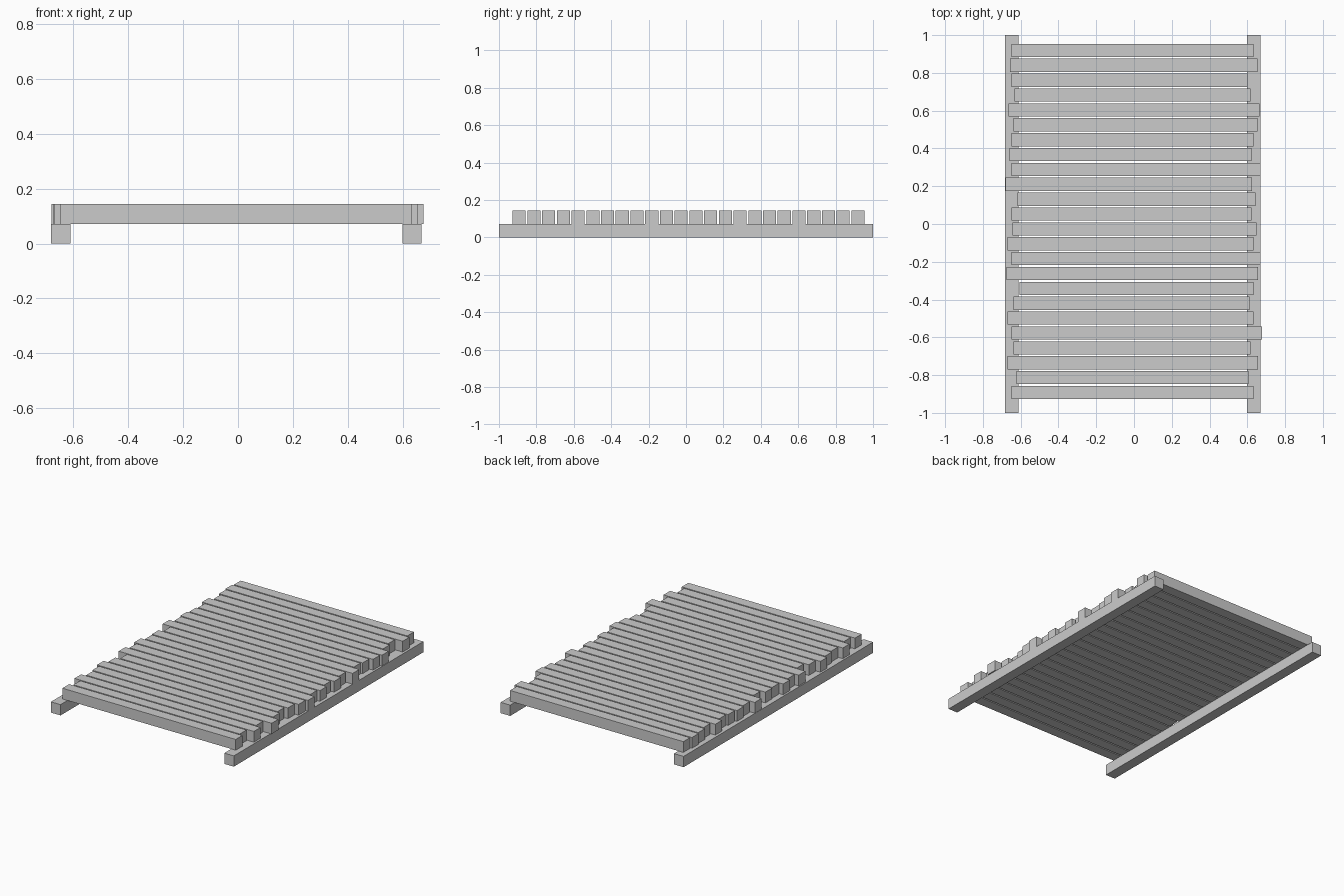
import bpy

T = 0.072   # thickness of rails and slats


def box(name, x0, x1, y0, y1, z0, z1):
    bpy.ops.mesh.primitive_cube_add(
        size=1, location=((x0 + x1) / 2, (y0 + y1) / 2, (z0 + z1) / 2))
    ob = bpy.context.object
    ob.name = name
    ob.scale = (x1 - x0, y1 - y0, z1 - z0)
    bpy.ops.object.transform_apply(location=False, rotation=False, scale=True)
    return ob


# Two long rails on the ground
box("left_rail", -0.682, -0.611, -1, 1, 0, T)
box("right_rail", 0.599, 0.669, -1, 1, 0, T)

# Uneven slats laid across, back to front: (left end, right end)
ends = [
    (-0.648, 0.632), (-0.657, 0.653), (-0.648, 0.601), (-0.632, 0.618),
    (-0.664, 0.665), (-0.638, 0.655), (-0.648, 0.632), (-0.659, 0.623),
    (-0.648, 0.669), (-0.680, 0.624), (-0.616, 0.643), (-0.648, 0.623),
    (-0.643, 0.648), (-0.669, 0.632), (-0.648, 0.669), (-0.674, 0.656),
    (-0.606, 0.632), (-0.638, 0.611), (-0.669, 0.632), (-0.648, 0.677),
    (-0.638, 0.618), (-0.669, 0.656), (-0.622, 0.607), (-0.648, 0.632),
]
first, last = 0.919, -0.892
step = (last - first) / (len(ends) - 1)
for i, (a, b) in enumerate(ends):
    y = first + i * step
    box(f"slat_{i + 1:02d}", a, b, y - 0.035, y + 0.035, T, 2 * T)
